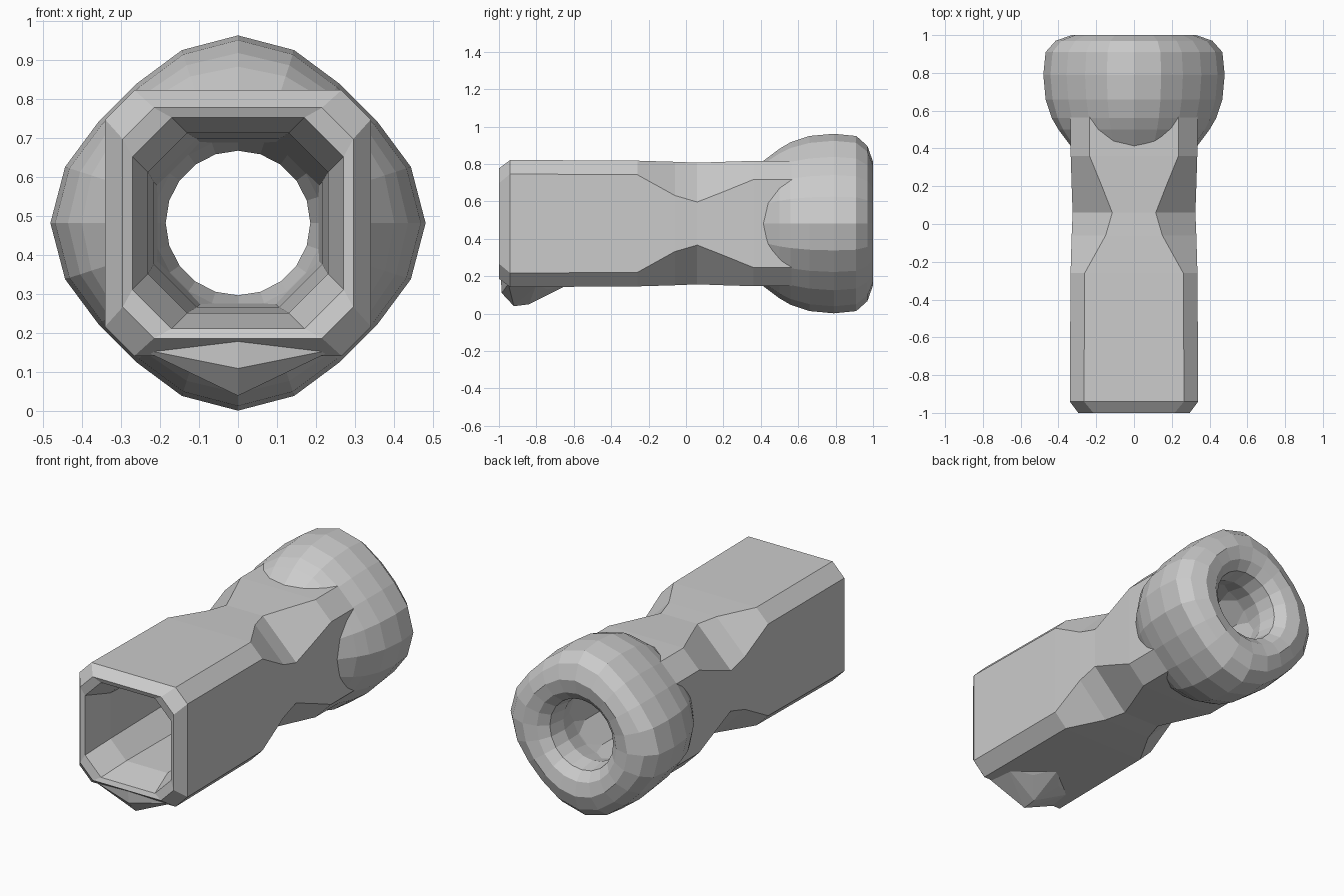
import bpy, bmesh, math

if "Cube" in bpy.data.objects:
    bpy.data.objects.remove(bpy.data.objects["Cube"])

CZ = 0.482  # height of the tube axis


def make_object(name, bm):
    bmesh.ops.recalc_face_normals(bm, faces=bm.faces)
    mesh = bpy.data.meshes.new(name)
    bm.to_mesh(mesh)
    bm.free()
    obj = bpy.data.objects.new(name, mesh)
    bpy.context.collection.objects.link(obj)
    return obj


def loft(name, rings):
    """Skin a closed loop of rings (each wraps round the y axis)."""
    bm = bmesh.new()
    loops = [[bm.verts.new(p) for p in ring] for ring in rings]
    n = len(loops[0])
    for i, a in enumerate(loops):
        b = loops[(i + 1) % len(loops)]
        for j in range(n):
            k = (j + 1) % n
            bm.faces.new((a[j], a[k], b[k], b[j]))
    return make_object(name, bm)


def chamfered_square(y, w, c):
    s = w - c
    pts = [(w, -s), (w, s), (s, w), (-s, w), (-w, s), (-w, -s), (-s, -w), (s, -w)]
    return [(x, y, CZ + z) for x, z in pts]


def soft_round(y, r, sag, n=20):
    ring = []
    for i in range(n):
        a = 2 * math.pi * i / n
        q = r * (1 - sag * (1 - math.cos(4 * a)))
        ring.append((q * math.cos(a), y, CZ + q * math.sin(a)))
    return ring


# Square tube: outer skin with a pinched waist, front lip, then the bore
tube = [
    (0.80, 0.335, 0.10), (0.36, 0.335, 0.10), (0.20, 0.33, 0.16),
    (0.06, 0.325, 0.21), (-0.06, 0.33, 0.18), (-0.26, 0.336, 0.075),
    (-0.94, 0.34, 0.075), (-1.00, 0.295, 0.08), (-0.99, 0.27, 0.10),
    (-0.82, 0.23, 0.10), (0.00, 0.215, 0.11), (0.80, 0.205, 0.11),
]
loft("square_tube", [chamfered_square(*row) for row in tube])

# Bulbous round head with a dished back and a through hole
head = [
    (0.40, 0.325, 0.0), (0.50, 0.40, 0.02), (0.56, 0.435, 0.035),
    (0.66, 0.468, 0.045), (0.79, 0.48, 0.045), (0.91, 0.468, 0.045),
    (0.97, 0.415, 0.04), (1.00, 0.33, 0.02), (0.985, 0.25, 0.0),
    (0.94, 0.20, 0.0), (0.84, 0.185, 0.0), (0.72, 0.215, 0.0),
    (0.50, 0.25, 0.0),
]
loft("round_head", [soft_round(*row) for row in head])

# Wedge-shaped lug under the front end
bm = bmesh.new()
for x, y, z in [(0, -0.92, 0.04), (0, -0.84, 0.05), (0, -0.985, 0.11),
                (0, -0.99, 0.19), (0, -0.63, 0.155),
                (0.25, -0.95, 0.16), (0.22, -0.80, 0.155), (0.09, -0.74, 0.13)]:
    for side in ((1, -1) if x else (1,)):
        bm.verts.new((x * side, y, z))
bmesh.ops.convex_hull(bm, input=bm.verts)
make_object("front_lug", bm)
